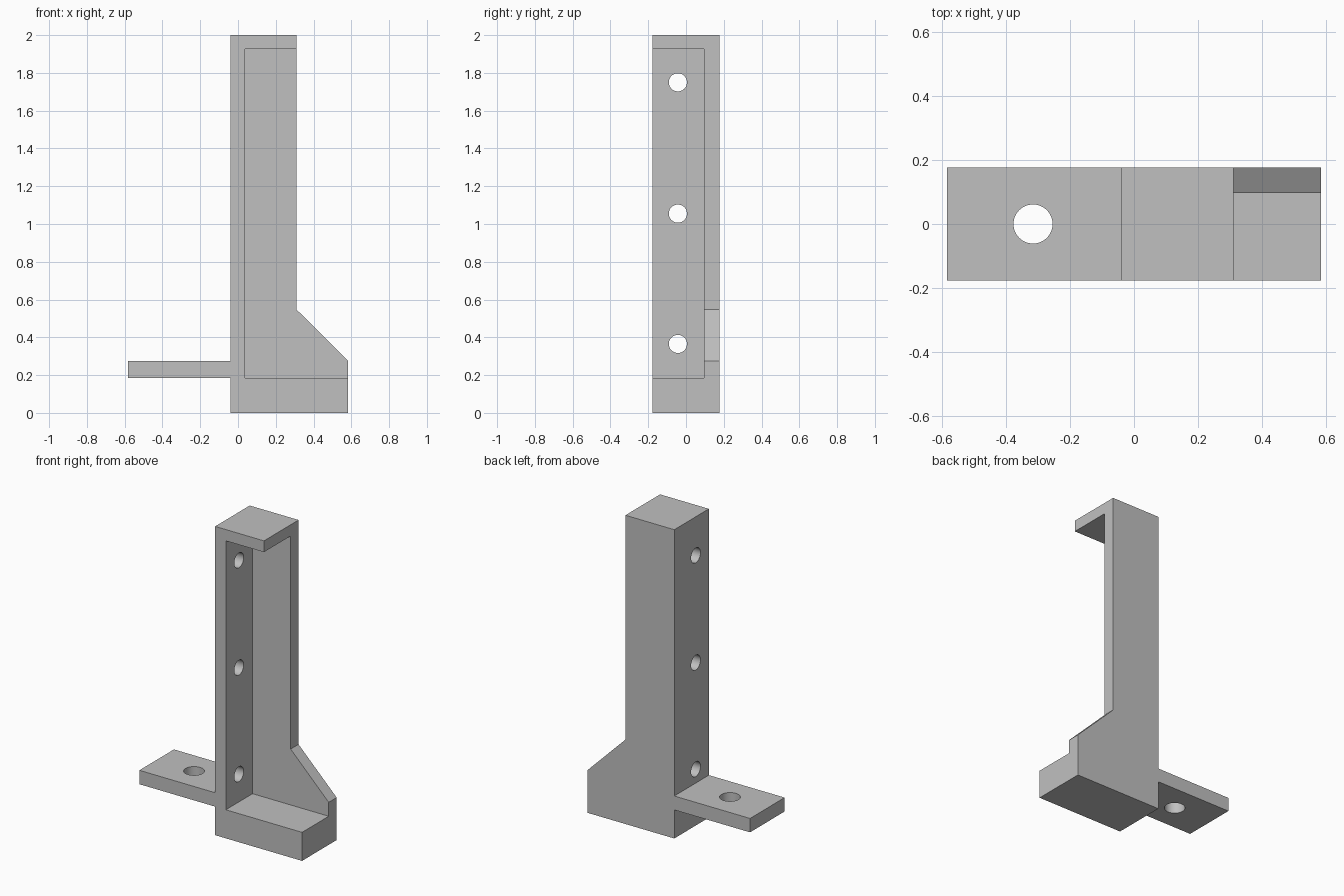
import bpy
import bmesh
from mathutils import Matrix, Vector

if "Cube" in bpy.data.objects:
    bpy.data.objects.remove(bpy.data.objects["Cube"], do_unlink=True)

HALF_DEPTH = 0.177

grey = bpy.data.materials.new("plain_grey")
grey.use_nodes = True
grey.diffuse_color = (0.53, 0.53, 0.53, 1)
grey.node_tree.nodes["Principled BSDF"].inputs["Base Color"].default_value = grey.diffuse_color


def make_object(name, bm):
    bmesh.ops.recalc_face_normals(bm, faces=bm.faces)
    mesh = bpy.data.meshes.new(name)
    bm.to_mesh(mesh)
    bm.free()
    mesh.materials.append(grey)
    obj = bpy.data.objects.new(name, mesh)
    bpy.context.collection.objects.link(obj)
    return obj


def extruded_profile(name, points, y0, y1):
    bm = bmesh.new()
    face = bm.faces.new([bm.verts.new((x, y0, z)) for x, z in points])
    ext = bmesh.ops.extrude_face_region(bm, geom=[face])
    verts = [g for g in ext["geom"] if isinstance(g, bmesh.types.BMVert)]
    bmesh.ops.translate(bm, verts=verts, vec=(0, y1 - y0, 0))
    return make_object(name, bm)


def cylinder(name, centre, axis, radius, length):
    bm = bmesh.new()
    turn = Vector((0, 0, 1)).rotation_difference(Vector(axis)).to_matrix().to_4x4()
    bmesh.ops.create_cone(bm, cap_ends=True, segments=48, radius1=radius, radius2=radius,
                          depth=length, matrix=Matrix.Translation(centre) @ turn)
    return make_object(name, bm)


# Bracket body: column, sloped foot and mounting tab in one outline
bracket = extruded_profile("bracket", [
    (-0.04, 0), (0.583, 0), (0.583, 0.275), (0.31, 0.547), (0.31, 2), (-0.04, 2),
    (-0.04, 0.275), (-0.583, 0.275), (-0.583, 0.185), (-0.04, 0.185)],
    -HALF_DEPTH, HALF_DEPTH)

# Pocket open to the front and left, leaving back wall, side wall, cap and base
cutters = [extruded_profile("pocket_cutter", [
    (0.037, 0.185), (0.8, 0.185), (0.8, 1.927), (0.037, 1.927)], -0.4, 0.096)]

# Screw holes through the side wall
for z in (0.365, 1.055, 1.75):
    cutters.append(cylinder("wall_hole_cutter", (0, -0.043, z), (1, 0, 0), 0.048, 0.2))

# Mounting hole through the tab
cutters.append(cylinder("tab_hole_cutter", (-0.315, 0, 0.23), (0, 0, 1), 0.061, 0.3))

bpy.context.view_layer.objects.active = bracket
bracket.select_set(True)
for cutter in cutters:
    mod = bracket.modifiers.new("cut", "BOOLEAN")
    mod.operation = "DIFFERENCE"
    mod.solver = "EXACT"
    mod.object = cutter
    bpy.ops.object.modifier_apply(modifier=mod.name)
for cutter in cutters:
    bpy.data.objects.remove(cutter, do_unlink=True)

bpy.ops.object.shade_smooth_by_angle(angle=0.5)
